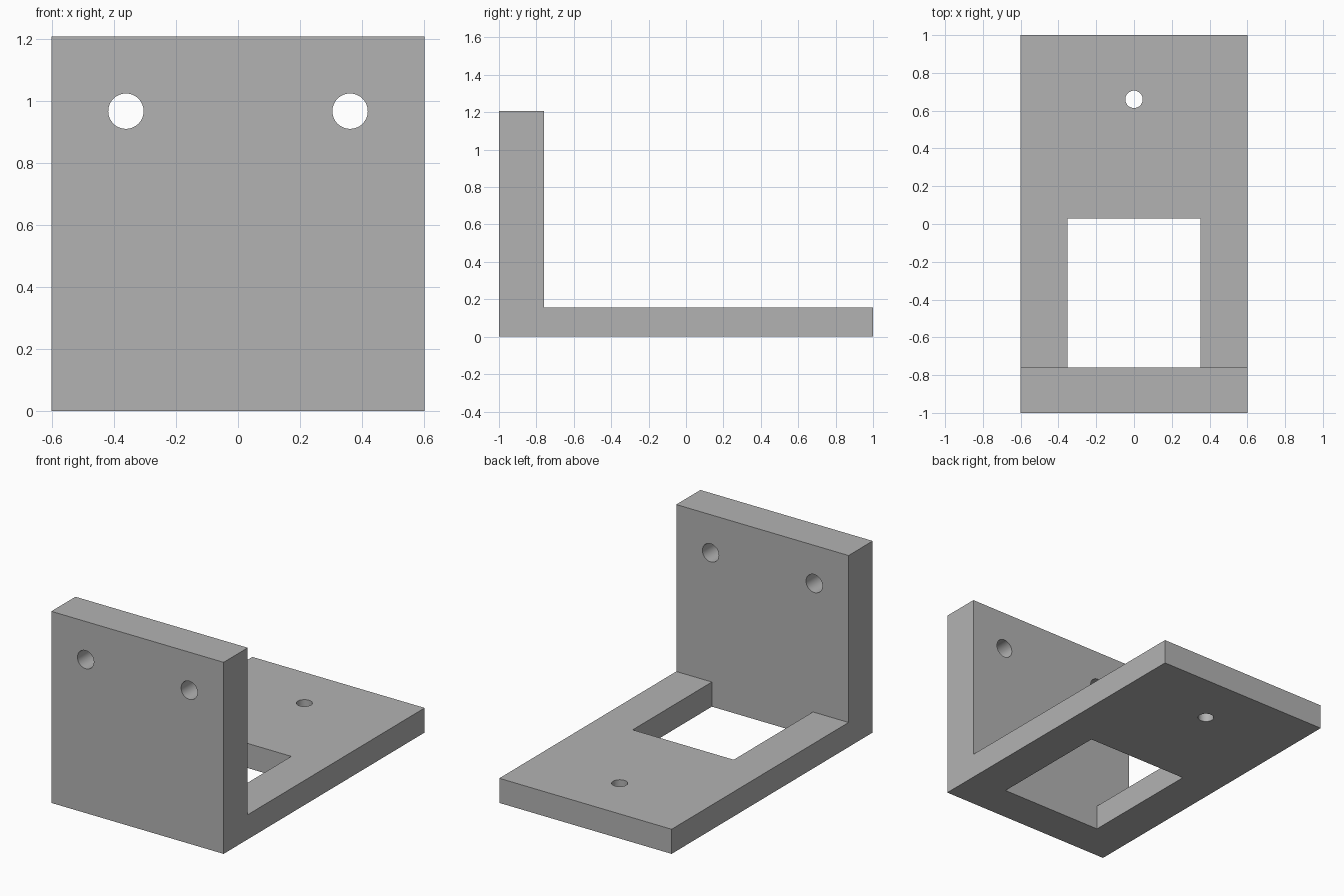
import bpy, bmesh, math
from mathutils import Matrix, Vector

default = bpy.data.objects.get("Cube")
if default:
    bpy.data.objects.remove(default, do_unlink=True)

HALF_WIDTH, HEIGHT = 0.6, 1.206
WALL_BACK, BASE_TOP = -0.76, 0.155

grey = bpy.data.materials.new("plain grey")
grey.use_nodes = True
colour = (0.45, 0.45, 0.45, 1)
grey.diffuse_color = colour
grey.node_tree.nodes["Principled BSDF"].inputs["Base Color"].default_value = colour


def finish(name, bm):
    bmesh.ops.recalc_face_normals(bm, faces=bm.faces)
    mesh = bpy.data.meshes.new(name)
    bm.to_mesh(mesh)
    bm.free()
    mesh.materials.append(grey)
    obj = bpy.data.objects.new(name, mesh)
    bpy.context.collection.objects.link(obj)
    return obj


def prism(name, profile, half_width):
    """Extrude a (y, z) profile across x, centred on the middle."""
    bm = bmesh.new()
    face = bm.faces.new([bm.verts.new((-half_width, y, z)) for y, z in profile])
    ext = bmesh.ops.extrude_face_region(bm, geom=[face])["geom"]
    verts = [v for v in ext if isinstance(v, bmesh.types.BMVert)]
    bmesh.ops.translate(bm, verts=verts, vec=(2 * half_width, 0, 0))
    return finish(name, bm)


def drill(name, centre, radius, axis):
    """Round cutter running along the given axis."""
    bm = bmesh.new()
    turn = Matrix.Rotation(math.pi / 2, 4, 'X') if axis == 'Y' else Matrix()
    bmesh.ops.create_cone(bm, cap_ends=True, segments=48, radius1=radius,
                          radius2=radius, depth=0.6,
                          matrix=Matrix.Translation(Vector(centre)) @ turn)
    return finish(name, bm)


# L-shaped body: upright wall at the front, flat base behind it
bracket = prism("angle_bracket", [(-1, 0), (1, 0), (1, BASE_TOP), (WALL_BACK, BASE_TOP),
                                  (WALL_BACK, HEIGHT), (-1, HEIGHT)], HALF_WIDTH)

# Cutters: rectangular base window, base screw hole, two wall screw holes
cutters = [
    prism("window_cutter", [(WALL_BACK, -0.1), (0.028, -0.1),
                            (0.028, 0.3), (WALL_BACK, 0.3)], 0.352),
    drill("base_hole_cutter", (0, 0.66, 0.08), 0.046, 'Z'),
]
for side in (-1, 1):
    cutters.append(drill("wall_hole_cutter", (side * 0.361, -0.88, 0.966), 0.057, 'Y'))

bpy.context.view_layer.objects.active = bracket
for cutter in cutters:
    cutter.hide_render = True
    cut = bracket.modifiers.new(cutter.name, 'BOOLEAN')
    cut.operation, cut.solver, cut.object = 'DIFFERENCE', 'EXACT', cutter
    bpy.ops.object.modifier_apply(modifier=cut.name)
    bpy.data.objects.remove(cutter, do_unlink=True)

# Smooth hole walls, crisp outer edges
bpy.ops.object.select_all(action='DESELECT')
bracket.select_set(True)
bpy.ops.object.shade_smooth_by_angle(angle=math.radians(30))
